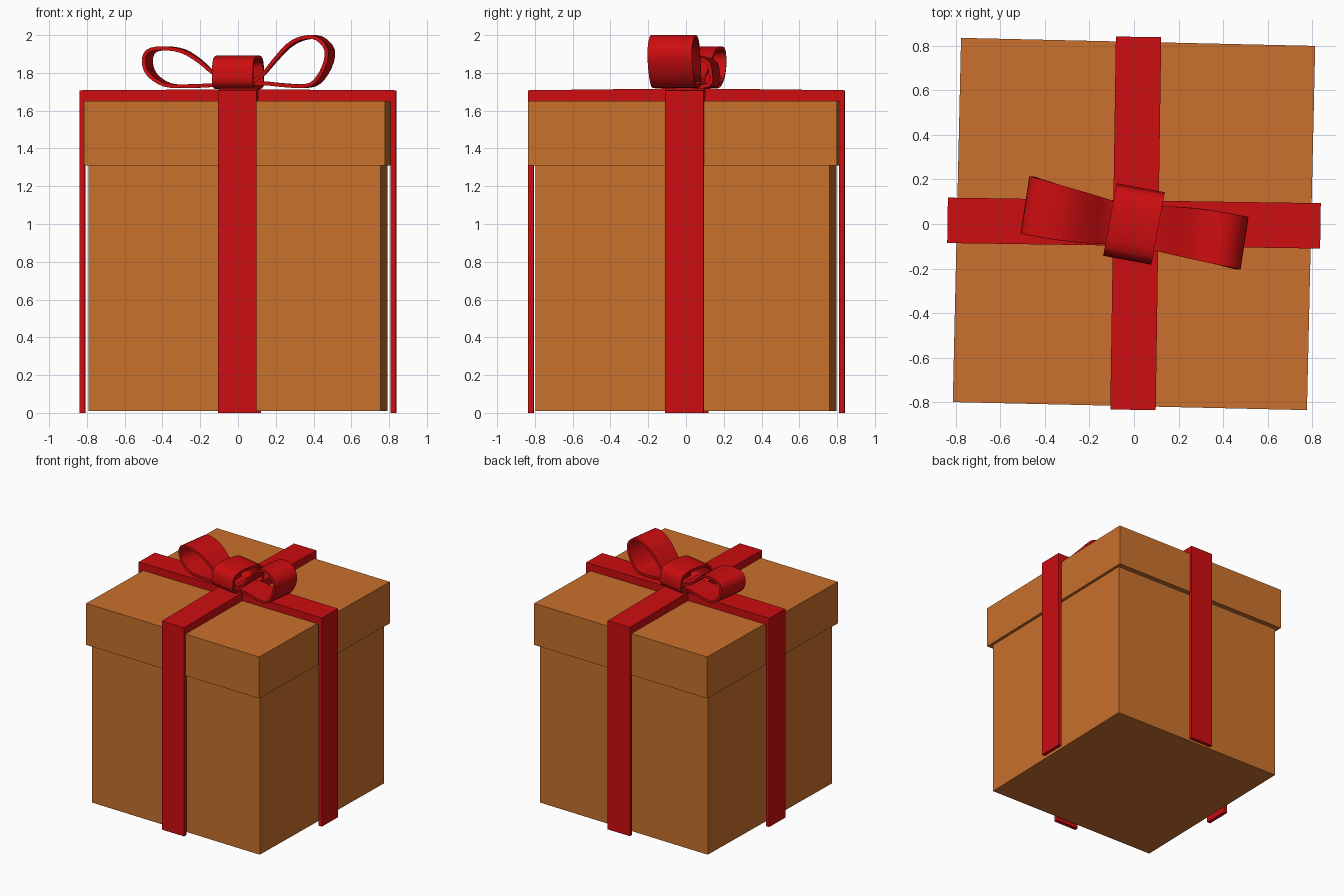
import bpy, bmesh, math
from mathutils import Vector, Matrix

if "Cube" in bpy.data.objects:
    bpy.data.objects.remove(bpy.data.objects["Cube"])


def material(name, rgb):
    m = bpy.data.materials.new(name)
    m.diffuse_color = (*rgb, 1)
    m.use_nodes = True
    m.node_tree.nodes["Principled BSDF"].inputs["Base Color"].default_value = m.diffuse_color
    return m


ORANGE = material("orange_card", (0.585, 0.163, 0.026))
RED = material("red_ribbon", (0.61, 0.004, 0.005))


def finish(name, bm, mat, smooth=False):
    bmesh.ops.recalc_face_normals(bm, faces=bm.faces)
    me = bpy.data.meshes.new(name)
    bm.to_mesh(me)
    bm.free()
    me.materials.append(mat)
    ob = bpy.data.objects.new(name, me)
    bpy.context.collection.objects.link(ob)
    if smooth:
        bpy.ops.object.select_all(action='DESELECT')
        ob.select_set(True)
        bpy.context.view_layer.objects.active = ob
        bpy.ops.object.shade_smooth_by_angle(angle=math.radians(40))
    return ob


def box(name, w, d, z0, z1, angle, mat):
    bm = bmesh.new()
    m = (Matrix.Rotation(math.radians(angle), 4, 'Z')
         @ Matrix.Translation((0, 0, (z0 + z1) / 2))
         @ Matrix.Diagonal((w, d, z1 - z0, 1)))
    bmesh.ops.create_cube(bm, size=1, matrix=m)
    return finish(name, bm, mat)


def band(name, angle, offset, top):
    """Ribbon over the lid and down two opposite sides."""
    outer = [(-0.838, 0), (-0.838, 1.708), (0, top), (0.838, 1.708), (0.838, 0)]
    inner = [(0.808, 0), (0.808, 1.645), (0, 1.645), (-0.808, 1.645), (-0.808, 0)]
    bm = bmesh.new()
    front = [bm.verts.new((x, -0.102, z)) for x, z in outer + inner]
    back = [bm.verts.new((x, 0.102, z)) for x, z in outer + inner]
    n = len(front)
    for i in range(n):
        j = (i + 1) % n
        bm.faces.new((front[i], front[j], back[j], back[i]))
    for side in (front, back):
        for i in range(4):
            bm.faces.new((side[i], side[i + 1], side[8 - i], side[9 - i]))
    bm.transform(Matrix.Translation(offset)
                 @ Matrix.Rotation(math.radians(angle), 4, 'Z'))
    return finish(name, bm, RED)


def spline(pts, closed, steps=3):
    """Catmull-Rom curve through profile points."""
    p = [Vector(q) for q in pts]
    n = len(p)
    get = (lambda i: p[i % n]) if closed else (lambda i: p[max(0, min(n - 1, i))])
    out = []
    for i in range(n if closed else n - 1):
        a, b, c, d = (get(i + k) for k in (-1, 0, 1, 2))
        for s in range(steps):
            t = s / steps
            out.append(0.5 * (2 * b + (c - a) * t + (2 * a - 5 * b + 4 * c - d) * t * t
                              + (3 * b - a - 3 * c + d) * t ** 3))
    if not closed:
        out.append(p[-1])
    return out


def strip(name, pts, closed, thick, across):
    """Thick ribbon following an (x, z) profile; across(x) gives its two edges in plan."""
    path = spline(pts, closed)
    n = len(path)
    bm = bmesh.new()
    rings = []
    for i, p in enumerate(path):
        a = path[(i - 1) % n] if closed or i else p
        b = path[(i + 1) % n] if closed or i < n - 1 else p
        t = (b - a).normalized()
        off = Vector((-t.y, t.x)) * thick / 2
        ring = []
        for side, sign in ((0, 1), (0, -1), (1, -1), (1, 1)):
            q = p + off * sign
            dx, y = across(p.x)[side]
            ring.append(bm.verts.new((q.x + dx, y, q.y)))
        rings.append(ring)
    for i in range(n if closed else n - 1):
        r, s = rings[i], rings[(i + 1) % n]
        for k in range(4):
            m = (k + 1) % 4
            bm.faces.new((r[k], r[m], s[m], s[k]))
    if not closed:
        bm.faces.new(rings[0])
        bm.faces.new(rings[-1])
    return finish(name, bm, RED, True)


# Box and lid
box("box_body", 1.545, 1.555, 0.01, 1.40, -1.35, ORANGE)
box("box_lid", 1.592, 1.637, 1.31, 1.65, -1.3, ORANGE)

# Crossed ribbon bands
band("ribbon_side_to_side", -0.85, (0, 0.004, 0), 1.713)
band("ribbon_front_to_back", 89.15, (0.008, 0.003, 0), 1.718)


# Bow loops
def left_edges(x):
    t = min(1, max(0, (-x - 0.1) / 0.39))
    return (-0.02 * t, -0.09 + 0.05 * t ** 2), (0.02 * t, 0.105 + 0.112 * t)


def right_edges(x):
    t = min(1, max(0, (x - 0.1) / 0.39))
    return (-0.018 * t, -0.12 - 0.085 * t), (0.018 * t, 0.08 - 0.05 * t ** 2)


strip("bow_loop_left",
      [(-0.04, 1.76), (-0.13, 1.80), (-0.20, 1.86), (-0.29, 1.915), (-0.39, 1.93),
       (-0.46, 1.915), (-0.48, 1.86), (-0.455, 1.79), (-0.37, 1.735), (-0.25, 1.73),
       (-0.13, 1.735), (-0.04, 1.735)], False, 0.02, left_edges)
strip("bow_loop_right",
      [(0.04, 1.75), (0.12, 1.78), (0.19, 1.86), (0.27, 1.945), (0.35, 1.985),
       (0.43, 1.983), (0.485, 1.92), (0.47, 1.83), (0.415, 1.75), (0.35, 1.73),
       (0.24, 1.735), (0.13, 1.745), (0.04, 1.735)], False, 0.02, right_edges)

# Knot band wrapped around the middle of the bow
knot = strip("bow_knot",
             [(-0.14, 1.735), (-0.152, 1.80), (-0.125, 1.865), (0, 1.882),
              (0.125, 1.865), (0.152, 1.80), (0.14, 1.735), (0, 1.725)],
             True, 0.02, lambda x: ((0, -0.11), (0, 0.11)))
knot.data.transform(Matrix.Rotation(math.radians(79.5), 4, 'Z'))
